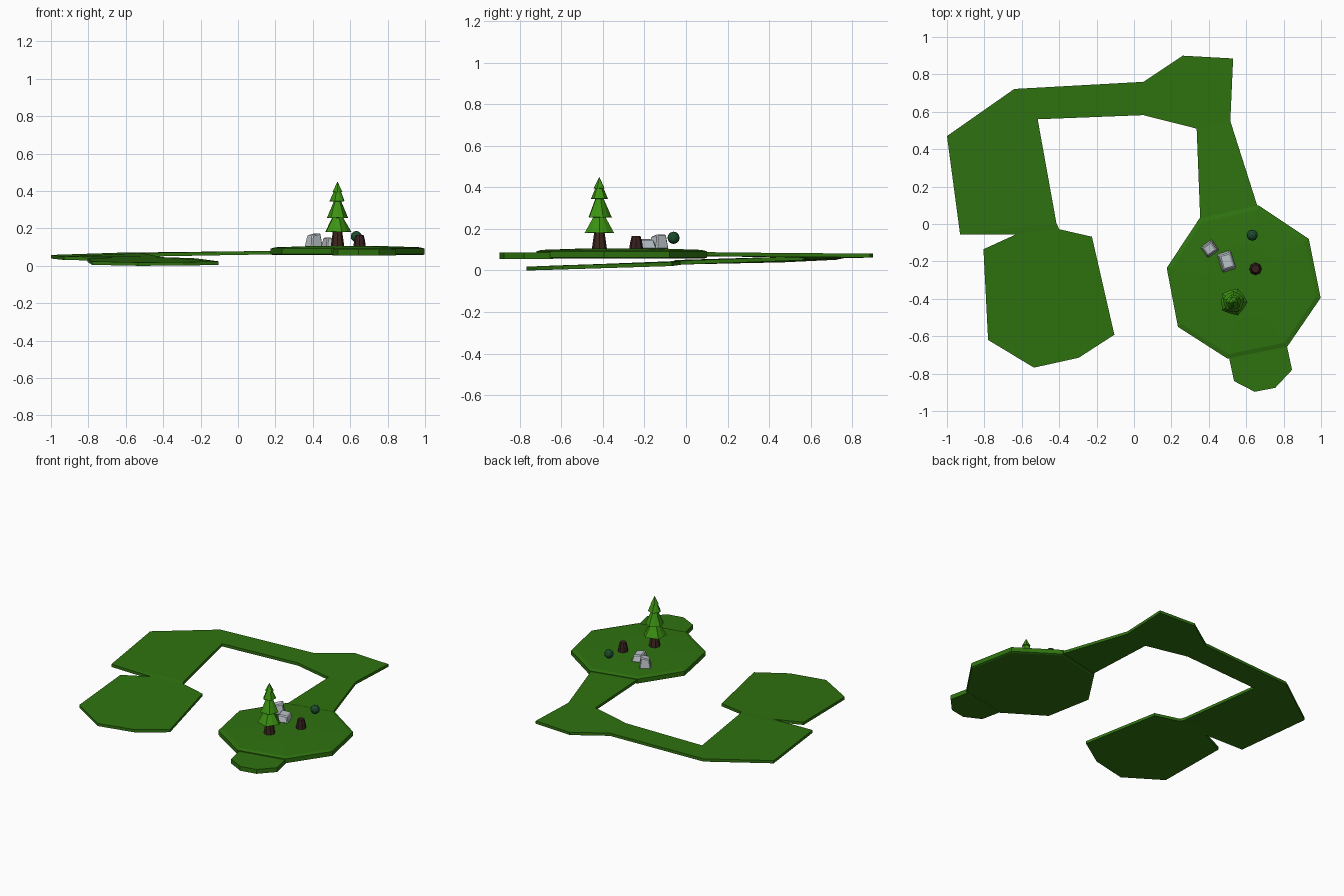
import bpy, bmesh, math
from mathutils import Matrix, Vector

if "Cube" in bpy.data.objects:
    bpy.data.objects.remove(bpy.data.objects["Cube"])


def material(name, rgb):
    m = bpy.data.materials.new(name)
    m.diffuse_color = (*rgb, 1)
    m.use_nodes = True
    m.node_tree.nodes["Principled BSDF"].inputs["Base Color"].default_value = m.diffuse_color
    return m


GRASS = material("grass green", (0.028, 0.17, 0.005))
LEAF = material("pine green", (0.045, 0.29, 0.006))
BARK = material("bark brown", (0.045, 0.018, 0.012))
STUMP = material("dark stump brown", (0.04, 0.014, 0.014))
STONE = material("stone grey", (0.50, 0.55, 0.58))
BUSH = material("bush dark green", (0.012, 0.075, 0.026))


def finish(bm, name, mat):
    bmesh.ops.recalc_face_normals(bm, faces=bm.faces)
    me = bpy.data.meshes.new(name)
    bm.to_mesh(me)
    bm.free()
    me.materials.append(mat)
    ob = bpy.data.objects.new(name, me)
    bpy.context.collection.objects.link(ob)
    return ob


def slab(name, pts, faces, thick, mat):
    """Ground sheet with sloping top, closed by a shifted copy and side walls."""
    bm = bmesh.new()
    top = [bm.verts.new(p) for p in pts]
    low = [bm.verts.new((x, y, max(0, z - thick))) for x, y, z in pts]
    edges = {(f[i], f[(i + 1) % len(f)]) for f in faces for i in range(len(f))}
    for f in faces:
        bm.faces.new([top[i] for i in f])
        bm.faces.new([low[i] for i in reversed(f)])
    for a, b in edges:
        if (b, a) not in edges:
            bm.faces.new((top[b], top[a], low[a], low[b]))
    return finish(bm, name, mat)


def rings(name, loops, mat):
    """Skin a stack of closed loops and cap both ends."""
    bm = bmesh.new()
    vs = [[bm.verts.new(p) for p in l] for l in loops]
    n = len(vs[0])
    for a, b in zip(vs, vs[1:]):
        for i in range(n):
            j = (i + 1) % n
            bm.faces.new((a[i], a[j], b[j], b[i]))
    bm.faces.new(vs[0][::-1])
    bm.faces.new(vs[-1])
    return finish(bm, name, mat)


def circle(c, r, z, n, jag=0.0, turn=0.0):
    """Ring with alternate corners pulled in by jag."""
    out = []
    for i in range(n):
        a = turn + 2 * math.pi * i / n
        k = r * (1 - jag * (i % 2))
        out.append((c[0] + k * math.cos(a), c[1] + k * math.sin(a), z + 0.1 * r * jag * (i % 2) * 3))
    return out


# Winding low ground: front left meadow, left meadow, back strip, right strip
low_ground = [
    (-0.78, -0.62, 0.024), (-0.535, -0.768, 0.018), (-0.295, -0.715, 0.02),
    (-0.105, -0.592, 0.024), (-0.225, -0.068, 0.04), (-0.40, -0.028, 0.046),
    (-0.63, -0.055, 0.045), (-0.805, -0.135, 0.04),
    (-0.93, -0.055, 0.05), (-0.415, 0.005, 0.048), (-0.515, 0.56, 0.068),
    (-0.64, 0.722, 0.07), (-1.0, 0.47, 0.058),
    (0.05, 0.582, 0.078), (0.05, 0.76, 0.078),
    (0.335, 0.51, 0.082), (0.515, 0.55, 0.083), (0.53, 0.885, 0.082), (0.26, 0.90, 0.081),
    (0.355, 0.0, 0.088), (0.66, 0.095, 0.088)]
slab("low_ground", low_ground,
     [(0, 1, 2, 3, 4, 5, 6, 7), (6, 5, 9, 8), (8, 9, 10, 12), (12, 10, 11),
      (11, 10, 13, 14), (14, 13, 15, 18), (18, 15, 16, 17), (15, 19, 20, 16)],
     0.019, GRASS)

# Raised plateau with softly bevelled rim
rim = [(0.175, -0.235), (0.235, -0.55), (0.50, -0.72), (0.82, -0.655),
       (0.998, -0.395), (0.935, -0.08), (0.665, 0.10), (0.35, 0.03)]
cx, cy = 0.585, -0.31


def scaled(k, z):
    return [(cx + (x - cx) * k, cy + (y - cy) * k, z) for x, y in rim]


rings("plateau", [scaled(0.97, 0.057), scaled(1, 0.062), scaled(1, 0.092),
                  scaled(0.94, 0.099), scaled(0.5, 0.105)], GRASS)

# Small lower ledge at the front of the plateau
ledge = [(0.505, -0.70), (0.535, -0.84), (0.645, -0.897), (0.755, -0.876),
         (0.845, -0.78), (0.815, -0.64)]
slab("front_ledge", [(x, y, 0.086) for x, y in ledge], [tuple(range(6))], 0.03, GRASS)

# Pine tree: tapered trunk and four skirts
t = (0.532, -0.417)
rings("pine_trunk", [circle(t, 0.037, 0.10, 8), circle(t, 0.024, 0.19, 8)], BARK)
for i, (r, z0, z1, rt) in enumerate([(0.075, 0.18, 0.275, 0.020), (0.060, 0.255, 0.36, 0.014),
                                     (0.043, 0.345, 0.415, 0.012), (0.028, 0.395, 0.448, 0.001)]):
    rings(f"pine_skirt_{i + 1}",
          [circle(t, r, z0, 10, 0.14, i * 0.3), circle(t, rt, z1, 10, 0, i * 0.3)], LEAF)

# Cut stump
s = (0.65, -0.24)
rings("stump", [circle(s, 0.034, 0.10, 8), circle(s, 0.029, 0.135, 8),
                circle(s, 0.021, 0.166, 8)], STUMP)

# Round bush
bm = bmesh.new()
bmesh.ops.create_icosphere(bm, subdivisions=2, radius=0.03,
                           matrix=Matrix.Translation((0.632, -0.06, 0.157)))
finish(bm, "bush", BUSH)


# Boulders: tapered blocks with a chipped peak
def boulder(name, loc, size, turn, peak):
    bm = bmesh.new()
    bmesh.ops.create_cube(bm, size=1)
    for v in bm.verts:
        if v.co.z > 0:
            v.co.x *= 0.72
            v.co.y *= 0.75
            v.co.z += peak * v.co.x
    bmesh.ops.transform(bm, verts=bm.verts, matrix=Matrix.Translation(loc)
                        @ Matrix.Rotation(turn, 4, 'Z') @ Matrix.Diagonal((*size, 1)))
    bmesh.ops.bevel(bm, geom=bm.edges[:], offset=0.006, segments=1, affect='EDGES')
    finish(bm, name, STONE)


boulder("boulder_tall", (0.405, -0.132, 0.135), (0.075, 0.072, 0.068), 0.6, 0.25)
boulder("boulder_low", (0.495, -0.20, 0.125), (0.078, 0.105, 0.048), 0.3, -0.2)
